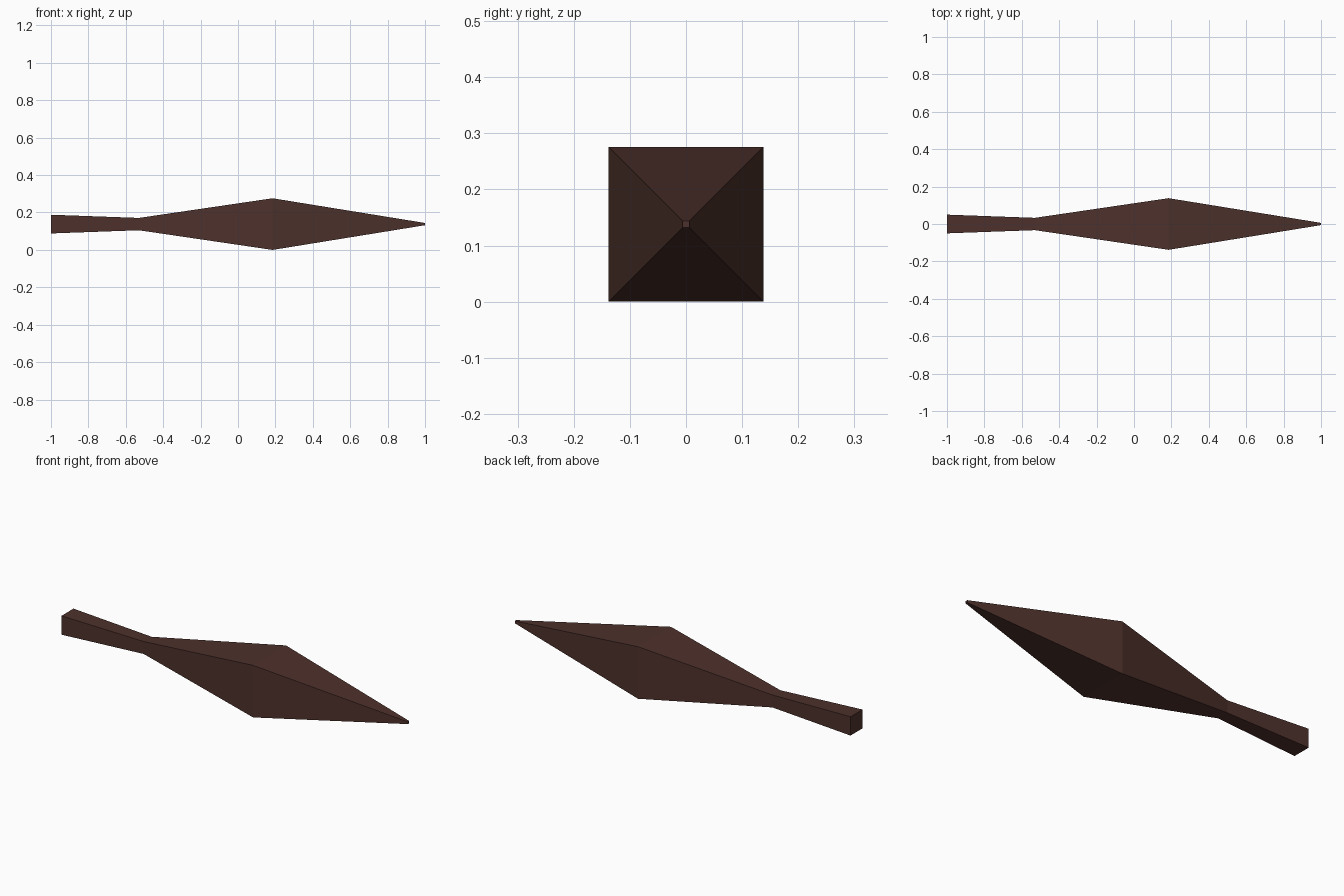
import bpy, bmesh

if "Cube" in bpy.data.objects:
    bpy.data.objects.remove(bpy.data.objects["Cube"])

# Stations along the length: (x, half width of the square section)
STATIONS = [(-1.0, 0.05), (-0.53, 0.033), (0.185, 0.138), (1.0, 0.006)]
CENTRE_Z = 0.138

brown = bpy.data.materials.new("dark_brown")
brown.diffuse_color = (0.075, 0.031, 0.025, 1.0)
brown.use_nodes = True
brown.node_tree.nodes["Principled BSDF"].inputs["Base Color"].default_value = brown.diffuse_color

# Spike with a flared handle: square sections bridged along x
bm = bmesh.new()
rings = []
for x, h in STATIONS:
    corners = [(-h, -h), (h, -h), (h, h), (-h, h)]
    rings.append([bm.verts.new((x, y, CENTRE_Z + z)) for y, z in corners])
for a, b in zip(rings, rings[1:]):
    for i in range(4):
        j = (i + 1) % 4
        bm.faces.new((a[i], a[j], b[j], b[i]))

# End caps
bm.faces.new(rings[0])
bm.faces.new(rings[-1])
bmesh.ops.recalc_face_normals(bm, faces=bm.faces)

mesh = bpy.data.meshes.new("tapered_spike")
bm.to_mesh(mesh)
bm.free()
mesh.materials.append(brown)
bpy.context.collection.objects.link(bpy.data.objects.new("tapered_spike", mesh))
